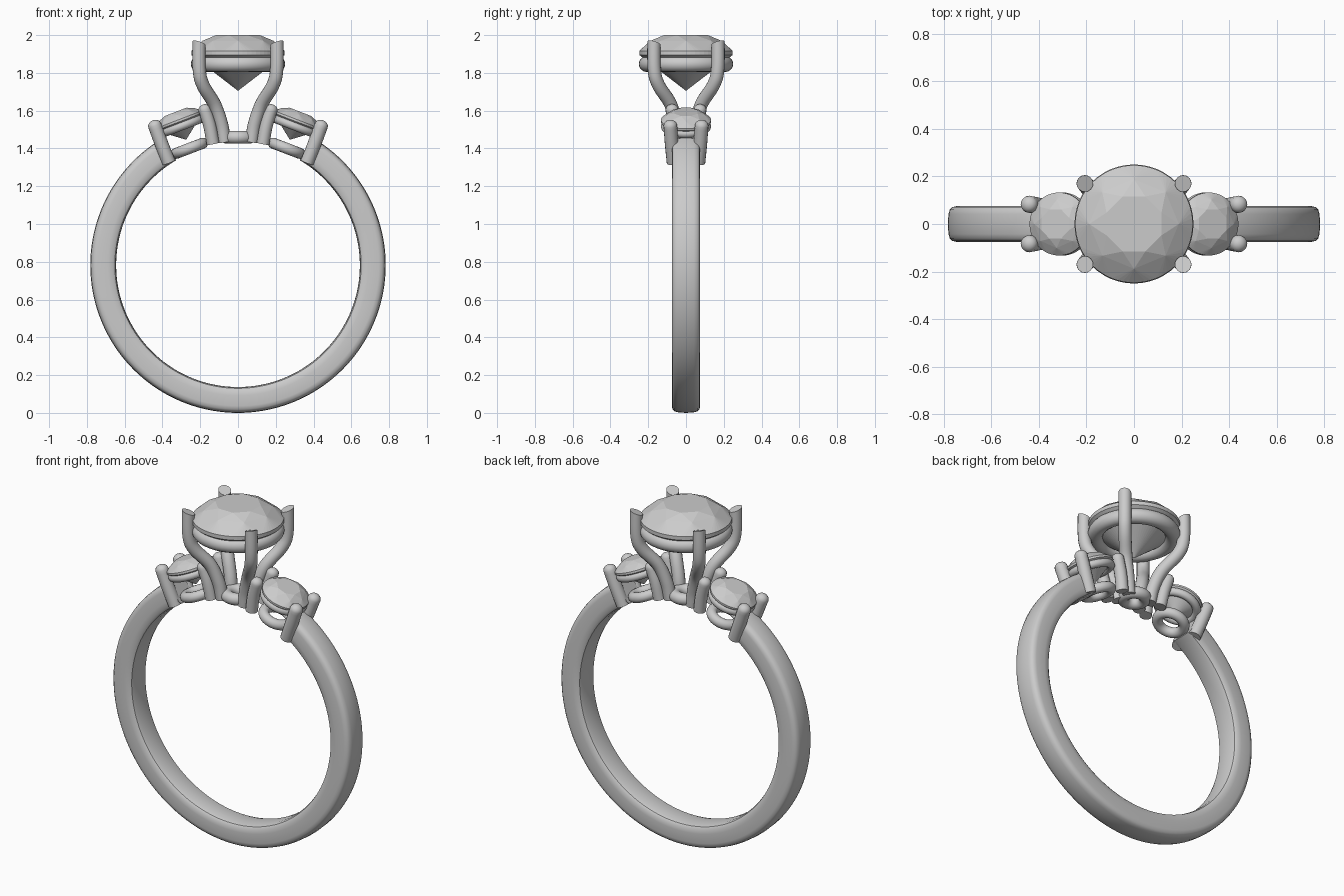
import bpy, bmesh
from math import sin, cos, pi, radians
from mathutils import Vector, Matrix

if "Cube" in bpy.data.objects:
    bpy.data.objects.remove(bpy.data.objects["Cube"])

CZ = 0.782                     # centre height of the band
TILT = radians(21)             # lean of the side settings


def add_mesh(name, bm, smooth=True):
    bmesh.ops.recalc_face_normals(bm, faces=bm.faces)
    me = bpy.data.meshes.new(name)
    bm.to_mesh(me)
    bm.free()
    ob = bpy.data.objects.new(name, me)
    bpy.context.collection.objects.link(ob)
    if smooth:
        bpy.ops.object.select_all(action='DESELECT')
        ob.select_set(True)
        bpy.context.view_layer.objects.active = ob
        bpy.ops.object.shade_smooth_by_angle(angle=radians(35))
    return ob


def sweep(bm, rings, closed=False):
    """Skin a list of vertex loops and cap both ends."""
    loops = [[bm.verts.new(p) for p in r] for r in rings]
    n = len(loops[0])
    for a, b in zip(loops, loops[1:]):
        for i in range(n):
            j = (i + 1) % n
            bm.faces.new((a[i], a[j], b[j], b[i]))
    bm.faces.new(loops[0])
    bm.faces.new(loops[-1])


def smooth_path(pts, steps=6):
    p = [Vector(q) for q in pts]
    p = [2 * p[0] - p[1]] + p + [2 * p[-1] - p[-2]]
    out = []
    for i in range(1, len(p) - 2):
        a, b, c, d = p[i - 1:i + 3]
        for k in range(steps):
            t = k / steps
            out.append(0.5 * (2 * b + (c - a) * t + (2 * a - 5 * b + 4 * c - d) * t * t
                              + (3 * b - a - 3 * c + d) * t ** 3))
    return out + [p[-2]]


def prong(name, pts, r, dome=True, cut=None):
    path = smooth_path(pts)
    rad = [r] * len(path)
    if dome:
        d = (path[-1] - path[-2]).normalized()
        tip = path[-1].copy()
        for a in (25, 50, 70, 84):
            path.append(tip + d * r * 0.8 * sin(radians(a)))
            rad.append(r * cos(radians(a)))
    rings = []
    for i, c in enumerate(path):
        t = (path[min(i + 1, len(path) - 1)] - path[max(i - 1, 0)]).normalized()
        u = Vector((0, 1, 0)).cross(t).normalized()
        v = t.cross(u)
        rings.append([c + rad[i] * (u * cos(k * pi / 8) + v * sin(k * pi / 8)) for k in range(16)])
    bm = bmesh.new()
    sweep(bm, rings)
    if cut:                    # slanted tip
        bmesh.ops.bisect_plane(bm, geom=bm.verts[:] + bm.edges[:] + bm.faces[:], plane_co=cut[0],
                               plane_no=cut[1], clear_outer=True)
        bmesh.ops.holes_fill(bm, edges=[e for e in bm.edges if e.is_boundary])
    return add_mesh(name, bm)


def gem(name, mat):
    """Round brilliant, girdle top at the local origin, radius 0.247."""
    def ring(n, r, z, off=0.0):
        return [(r * cos(2 * pi * (k + off) / n), r * sin(2 * pi * (k + off) / n), z) for k in range(n)]
    pts = (ring(8, 0.125, 0.083, 0.5) + ring(8, 0.188, 0.053) + ring(64, 0.247, 0.0)
           + ring(64, 0.247, -0.022) + ring(8, 0.06, -0.162) + [(0, 0, -0.212)])
    bm = bmesh.new()
    for p in pts:
        bm.verts.new(p)
    bmesh.ops.convex_hull(bm, input=bm.verts[:])
    bmesh.ops.dissolve_limit(bm, angle_limit=radians(1), verts=bm.verts[:], edges=bm.edges[:])
    bm.transform(mat)
    return add_mesh(name, bm, smooth=False)


def torus(name, major, minor, mat):
    bpy.ops.mesh.primitive_torus_add(major_radius=major, minor_radius=minor,
                                     major_segments=48, minor_segments=16)
    ob = bpy.context.object
    ob.name = name
    ob.matrix_world = mat
    bpy.ops.object.shade_smooth()
    return ob


# Band: rounded section swept round the finger, open under the settings
half = [(0.645, 0.0), (0.646, 0.045), (0.652, 0.064), (0.664, 0.073), (0.69, 0.075),
        (0.745, 0.075), (0.763, 0.071), (0.774, 0.060), (0.779, 0.042), (0.782, 0.0)]
section = half + [(r, -y) for r, y in half[-2:0:-1]]
bm = bmesh.new()
start, N = radians(59.5), 120
total = pi + 2 * start
rings = []
for i in range(N + 1):
    a = start - total * i / N
    rings.append([(r * cos(a), y, CZ + r * sin(a)) for r, y in section])
sweep(bm, rings)
add_mesh("band", bm)

# Centre stone with its seat and base ring
gem("centre_stone", Matrix.Translation((0, 0, 1.917)))
torus("centre_seat_ring", 0.208, 0.042, Matrix.Translation((0, 0, 1.847)))
torus("centre_base_ring", 0.060, 0.034, Matrix.Translation((0, 0, 1.459)))

# Centre prongs
for sx in (-1, 1):
    for sy in (-1, 1):
        pts = [(0.072, 0.045, 1.435), (0.088, 0.055, 1.53), (0.125, 0.082, 1.635),
               (0.185, 0.145, 1.735), (0.205, 0.168, 1.82), (0.206, 0.170, 2.0)]
        prong("centre_prong", [(sx * x, sy * y, z) for x, y, z in pts], 0.035, dome=False,
              cut=((sx * 0.206, sy * 0.170, 1.958), (-sx * 0.3, -sy * 0.25, 1)))

# Side stones, leaning outwards with the band
for sx in (-1, 1):
    place = Matrix.Translation((sx * 0.315, 0, 1.552)) @ Matrix.Rotation(sx * TILT, 4, 'Y')
    gem("side_stone", place @ Matrix.Scale(0.535, 4))
    torus("side_seat_ring", 0.110, 0.023, place @ Matrix.Translation((0, 0, -0.037)))
    torus("side_base_ring", 0.075, 0.029, place @ Matrix.Translation((0, 0, -0.162)))
    for sy in (-1, 1):
        prong("side_outer_prong", [(sx * 0.366, sy * 0.066, 1.325), (sx * 0.405, sy * 0.076, 1.425),
                                   (sx * 0.441, sy * 0.083, 1.522)], 0.036)
        prong("side_inner_prong", [(sx * 0.132, sy * 0.060, 1.425), (sx * 0.150, sy * 0.068, 1.52),
                                   (sx * 0.176, sy * 0.074, 1.607)], 0.034)
